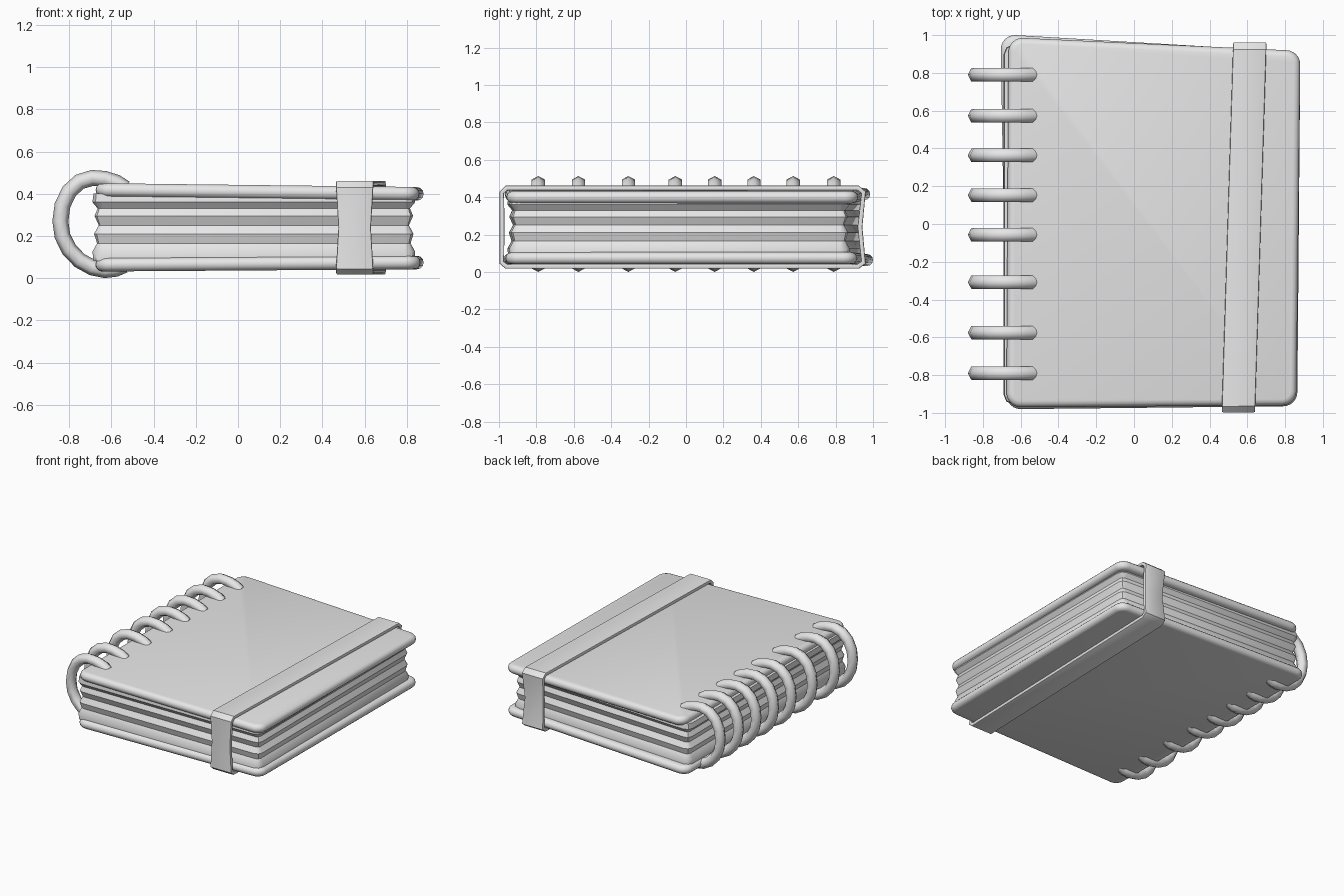
import bpy, bmesh, math
from mathutils import Vector

if "Cube" in bpy.data.objects:
    bpy.data.objects.remove(bpy.data.objects["Cube"])

grey = bpy.data.materials.new("plain_grey")
grey.diffuse_color = (0.8, 0.8, 0.8, 1)
grey.use_nodes = True
grey.node_tree.nodes["Principled BSDF"].inputs["Base Color"].default_value = grey.diffuse_color


def finish(name, bm, angle=40, mods=()):
    bmesh.ops.recalc_face_normals(bm, faces=bm.faces)
    me = bpy.data.meshes.new(name)
    bm.to_mesh(me)
    bm.free()
    me.materials.append(grey)
    ob = bpy.data.objects.new(name, me)
    bpy.context.collection.objects.link(ob)
    bpy.ops.object.select_all(action='DESELECT')
    ob.select_set(True)
    bpy.context.view_layer.objects.active = ob
    for kind, settings in mods:
        m = ob.modifiers.new(kind.title(), kind)
        for key, value in settings.items():
            setattr(m, key, value)
        bpy.ops.object.modifier_apply(modifier=m.name)
    bpy.ops.object.shade_smooth_by_angle(angle=math.radians(angle))
    return ob


def bridge(bm, rings, close=False):
    pairs = list(zip(rings, rings[1:]))
    if close:
        pairs.append((rings[-1], rings[0]))
    for a, b in pairs:
        n = len(a)
        for i in range(n):
            bm.faces.new((a[i], a[(i + 1) % n], b[(i + 1) % n], b[i]))


def slab(name, corners, r, segs, layers, tilt=0.0, angle=40):
    """Stack of rounded outlines; corners run front-left, front-right,
    back-right, back-left and layers are (inset, height)."""
    bm = bmesh.new()
    rings = []
    for inset, z in layers:
        ring = []
        for k, (x, y) in enumerate(corners):
            cx = x + (r if k in (0, 3) else -r)
            cy = y + (r if k in (0, 1) else -r)
            for j in range(segs + 1):
                a = math.pi + (k + j / segs) * math.pi / 2
                px = cx + (r - inset) * math.cos(a)
                py = cy + (r - inset) * math.sin(a)
                ring.append(bm.verts.new((px, py, z + tilt * px)))
        rings.append(ring)
    bridge(bm, rings)
    bm.faces.new(rings[0])
    bm.faces.new(rings[-1])
    return finish(name, bm, angle)


def cover_layers(low, high):
    mid, h = (low + high) / 2, (high - low) / 2
    return [(h * (1 - math.cos(a)), mid + h * math.sin(a))
            for a in (math.radians(d) for d in range(-90, 91, 30))]


# Covers: slightly skewed boards with rounded rims
slab("bottom_cover", [(-0.675, -0.98), (0.865, -0.965), (0.88, 0.915), (-0.705, 1.0)],
     0.075, 6, cover_layers(0.036, 0.1), 0.007)
slab("top_cover", [(-0.675, -0.97), (0.86, -0.96), (0.88, 0.92), (-0.665, 0.985)],
     0.075, 6, cover_layers(0.377, 0.442), -0.012)

# Page block with rippled edges and cut corners
slab("pages", [(-0.69, -0.955), (0.84, -0.945), (0.84, 0.875), (-0.69, 0.95)],
     0.05, 2,
     [(0.005, 0.08), (0, 0.125), (0.022, 0.165), (0.008, 0.21), (0.03, 0.25),
      (0.01, 0.295), (0.025, 0.33), (0, 0.36), (0.005, 0.4)])

# Elastic strap: closed band around the book, leaning along its length
band = [(-0.96, 0.03), (-0.985, 0.05), (-0.983, 0.24), (-0.985, 0.425), (-0.96, 0.449),
        (0.92, 0.449), (0.949, 0.425), (0.93, 0.24), (0.949, 0.05), (0.92, 0.03)]
bm = bmesh.new()
edges = []
for y, z in band:
    xc = 0.553 + 0.06 * (y + 0.98) / 1.93
    w = 0.077 if abs(z - 0.24) < 0.1 else 0.088
    edges.append([bm.verts.new((xc + s * w, y, z)) for s in (-1, 1)])
for a, b in zip(edges, edges[1:] + edges[:1]):
    bm.faces.new((a[0], a[1], b[1], b[0]))
finish("elastic_strap", bm, 35, [
    ('SOLIDIFY', {"thickness": 0.026, "offset": 0.0}),
    ('BEVEL', {"width": 0.006, "segments": 2, "limit_method": 'ANGLE',
               "angle_limit": math.radians(60)})])

# Binding rings: six-sided tubes swept along an open C
path = [(-0.535, 0.425), (-0.575, 0.452), (-0.63, 0.47), (-0.69, 0.475), (-0.75, 0.457),
        (-0.80, 0.412), (-0.832, 0.345), (-0.842, 0.27), (-0.832, 0.2), (-0.80, 0.135),
        (-0.75, 0.083), (-0.69, 0.05), (-0.63, 0.038), (-0.58, 0.044), (-0.54, 0.062)]
path = [Vector((x, 0, z)) for x, z in path]
for n, y in enumerate((0.79, 0.573, 0.363, 0.153, -0.057, -0.308, -0.575, -0.79)):
    bm = bmesh.new()
    rings = []
    for i, p in enumerate(path):
        t = (path[min(i + 1, len(path) - 1)] - path[max(i - 1, 0)]).normalized()
        out = Vector((t.z, 0, -t.x))
        if out.dot(p - Vector((-0.62, 0, 0.26))) < 0:
            out = -out
        rings.append([bm.verts.new(p + Vector((0, y, 0))
                      + out * 0.038 * math.cos(a) + Vector((0, 0.041 * math.sin(a), 0)))
                      for a in (k * math.pi / 3 for k in range(6))])
    bridge(bm, rings)
    bm.faces.new(rings[0])
    bm.faces.new(rings[-1])
    finish(f"binding_ring_{n + 1}", bm, 65)
